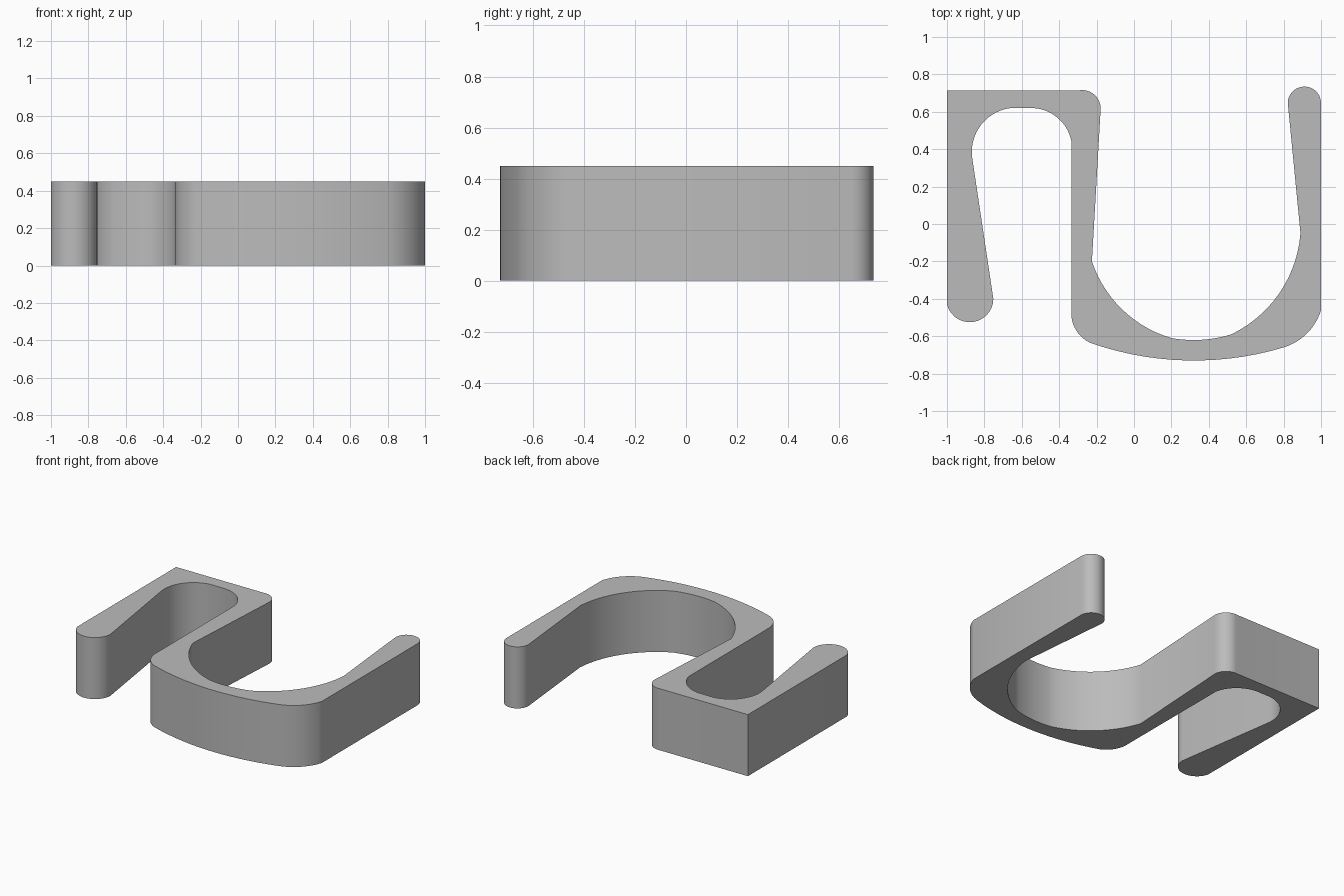
import bpy, bmesh, math
from mathutils import Vector

if "Cube" in bpy.data.objects:
    bpy.data.objects.remove(bpy.data.objects["Cube"])

HEIGHT = 0.45


def arc(a, via, b, n=14):
    """Points on the circle through a, via and b, from a to b."""
    (ax, ay), (bx, by), (cx, cy) = a, via, b
    d = 2 * (ax * (by - cy) + bx * (cy - ay) + cx * (ay - by))
    a2, b2, c2 = ax*ax + ay*ay, bx*bx + by*by, cx*cx + cy*cy
    ux = (a2 * (by - cy) + b2 * (cy - ay) + c2 * (ay - by)) / d
    uy = (a2 * (cx - bx) + b2 * (ax - cx) + c2 * (bx - ax)) / d
    r = math.hypot(ax - ux, ay - uy)
    t0, tv, t1 = (math.atan2(y - uy, x - ux) for x, y in (a, via, b))
    sweep = (t1 - t0) % math.tau
    if (tv - t0) % math.tau > sweep:
        sweep -= math.tau
    return [(ux + r * math.cos(t0 + sweep * i / n),
             uy + r * math.sin(t0 + sweep * i / n)) for i in range(n + 1)]


# Outline, counter-clockwise from the square back left corner
outline = [(-1, 0.713)]
for a, via, b in [
    ((-1, -0.43), (-0.875, -0.525), (-0.752, -0.40)),       # short arm tip
    ((-0.866, 0.36), (-0.80, 0.55), (-0.66, 0.62)),         # small slot
    ((-0.54, 0.62), (-0.40, 0.56), (-0.335, 0.445)),
    ((-0.335, -0.49), (-0.305, -0.575), (-0.235, -0.635)),  # bowed base
    ((-0.235, -0.635), (0.33, -0.73), (0.80, -0.66)),
    ((0.80, -0.66), (0.92, -0.59), (1, -0.46)),
    ((1, 0.65), (0.908, 0.735), (0.822, 0.65)),             # long arm tip
    ((0.89, -0.05), (0.77, -0.38), (0.52, -0.59)),          # wide cradle
    ((0.52, -0.59), (0.34, -0.62), (0.20, -0.61)),
    ((0.20, -0.61), (-0.06, -0.46), (-0.225, -0.20)),
    ((-0.178, 0.62), (-0.21, 0.69), (-0.29, 0.715)),        # rounded back corner
]:
    for p in arc(a, via, b):
        if math.dist(p, outline[-1]) > 1e-4:
            outline.append(p)

# Extrude the outline into the clip
bm = bmesh.new()
base = bm.faces.new([bm.verts.new((x, y, 0)) for x, y in outline])
top = bmesh.ops.extrude_face_region(bm, geom=[base], use_keep_orig=True)
bmesh.ops.translate(bm, vec=Vector((0, 0, HEIGHT)),
                    verts=[g for g in top["geom"] if isinstance(g, bmesh.types.BMVert)])
bmesh.ops.recalc_face_normals(bm, faces=bm.faces)
mesh = bpy.data.meshes.new("double_hook_clip")
bm.to_mesh(mesh)
bm.free()

clip = bpy.data.objects.new("double_hook_clip", mesh)
bpy.context.collection.objects.link(clip)
gray = bpy.data.materials.new("plain_gray")
gray.diffuse_color = (0.5, 0.5, 0.5, 1)
gray.use_nodes = True
gray.node_tree.nodes["Principled BSDF"].inputs["Base Color"].default_value = gray.diffuse_color
mesh.materials.append(gray)

bpy.context.view_layer.objects.active = clip
clip.select_set(True)
bpy.ops.object.shade_smooth_by_angle(angle=math.radians(30))
